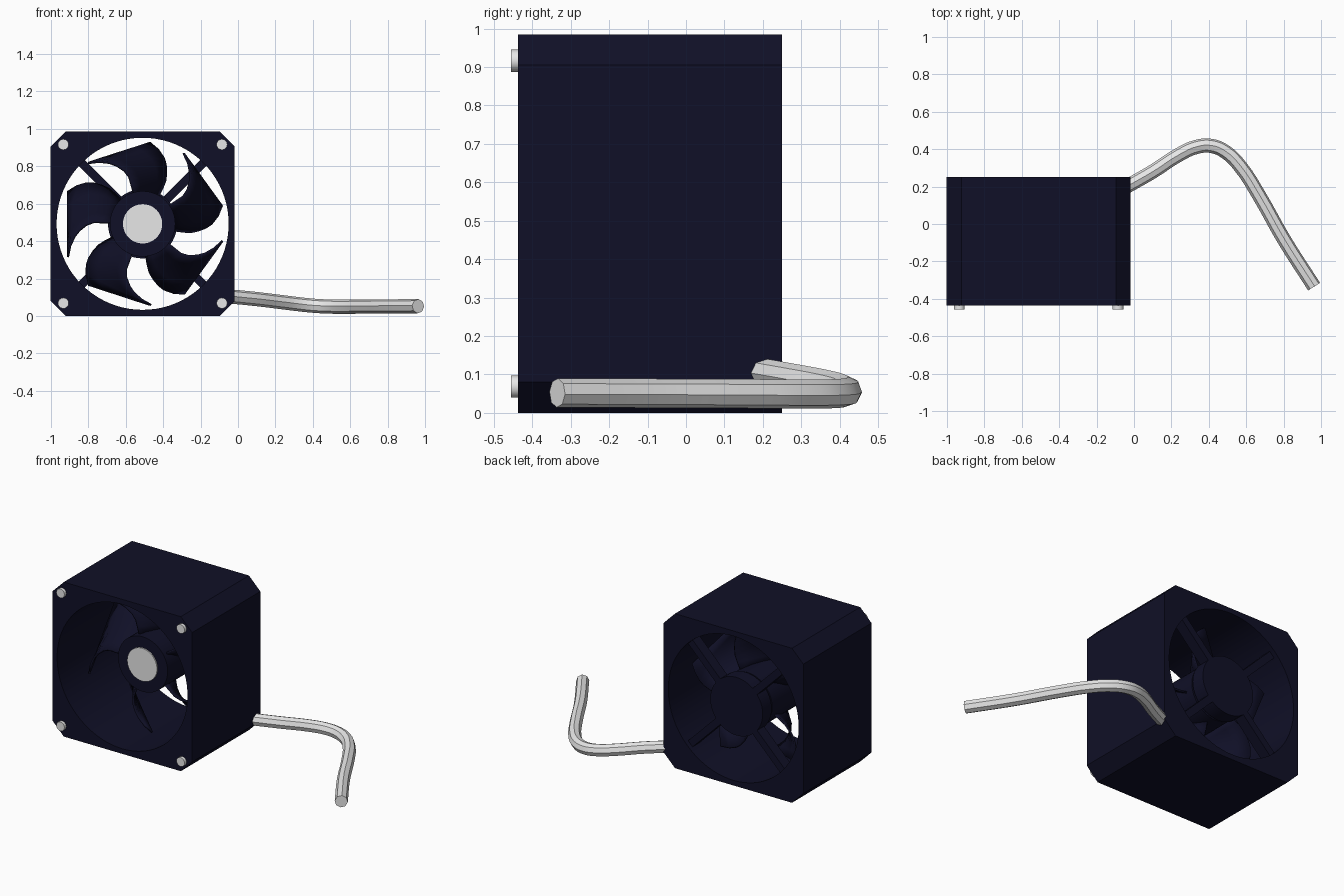
import bpy, bmesh
from math import pi, sin, cos, radians
from mathutils import Vector, Matrix

if "Cube" in bpy.data.objects:
    bpy.data.objects.remove(bpy.data.objects["Cube"])

CX, CZ = -0.51, 0.4925          # fan axis, running along y
FRONT, BACK = -0.437, 0.25


def material(name, rgb):
    mat = bpy.data.materials.new(name)
    mat.use_nodes = True
    mat.diffuse_color = (*rgb, 1)
    mat.node_tree.nodes["Principled BSDF"].inputs["Base Color"].default_value = (*rgb, 1)
    return mat


NAVY = material("dark navy plastic", (0.005, 0.005, 0.02))
GREY = material("light grey", (0.8, 0.8, 0.8))


def activate(obj):
    bpy.ops.object.select_all(action="DESELECT")
    obj.select_set(True)
    bpy.context.view_layer.objects.active = obj


def finish(obj, name, mat, smooth=True):
    obj.name = name
    obj.data.materials.clear()
    obj.data.materials.append(mat)
    activate(obj)
    if smooth:
        bpy.ops.object.shade_smooth_by_angle(angle=radians(35))
    return obj


def mesh_object(name, bm, mat, smooth=True):
    bmesh.ops.recalc_face_normals(bm, faces=bm.faces)
    mesh = bpy.data.meshes.new(name)
    bm.to_mesh(mesh)
    bm.free()
    obj = bpy.data.objects.new(name, mesh)
    bpy.context.collection.objects.link(obj)
    return finish(obj, name, mat, smooth)


def cylinder(name, x, z, radius, y0, y1, mat, sides=48):
    bpy.ops.mesh.primitive_cylinder_add(vertices=sides, radius=radius, depth=y1 - y0,
                                        location=(x, (y0 + y1) / 2, z), rotation=(pi / 2, 0, 0))
    return finish(bpy.context.object, name, mat)


# Housing: chamfered square block with a round bore
h, c = 0.4925, 0.08
corners = []
for sx, sz in ((1, 1), (-1, 1), (-1, -1), (1, -1)):
    pair = [(sx * h, sz * (h - c)), (sx * (h - c), sz * h)]
    corners += pair if sx == sz else pair[::-1]
bm = bmesh.new()
face = bm.faces.new([bm.verts.new((CX + x, FRONT, CZ + z)) for x, z in corners])
side = bmesh.ops.extrude_face_region(bm, geom=[face])["geom"]
bmesh.ops.translate(bm, vec=(0, BACK - FRONT, 0),
                    verts=[v for v in side if isinstance(v, bmesh.types.BMVert)])
housing = mesh_object("housing", bm, NAVY, smooth=False)
cutter = cylinder("bore_cutter", CX, CZ, 0.46, FRONT - 0.1, BACK + 0.1, NAVY, 80)
cutter.hide_render = True
cut = housing.modifiers.new("bore", "BOOLEAN")
cut.operation, cut.object, cut.solver = "DIFFERENCE", cutter, "EXACT"
activate(housing)
bpy.ops.object.modifier_apply(modifier="bore")
bpy.data.objects.remove(cutter)
finish(housing, "housing", NAVY)

# Rotor hub, motor base and grey label disc
cylinder("rotor_hub", CX, CZ, 0.175, -0.23, 0.11, NAVY)
cylinder("motor_base", CX, CZ, 0.185, 0.13, 0.22, NAVY)
cylinder("motor_shaft", CX, CZ, 0.08, 0.10, 0.14, NAVY, 24)
cylinder("hub_label", CX, CZ, 0.105, -0.238, -0.229, GREY)

# Fan blades: swept rows given as radius, back-edge angle, front-edge angle
ROWS = [(0.165, 132, 178), (0.22, 133, 178), (0.26, 134, 178), (0.30, 137, 181),
        (0.34, 140.5, 186), (0.37, 144, 190.5), (0.405, 150, 197), (0.437, 157, 204)]
STEPS = 4
for i in range(5):
    bm = bmesh.new()
    grid = []
    for r, a0, a1 in ROWS:
        a0, a1 = radians(a0 + 72 * i), radians(a1 + 72 * i)
        back = Vector((CX + r * cos(a0), 0.06, CZ + r * sin(a0)))
        front = Vector((CX + r * cos(a1), -0.20, CZ + r * sin(a1)))
        grid.append([bm.verts.new(back.lerp(front, k / STEPS)) for k in range(STEPS + 1)])
    for low, high in zip(grid, grid[1:]):
        for k in range(STEPS):
            bm.faces.new((low[k], low[k + 1], high[k + 1], high[k]))
    blade = mesh_object(f"fan_blade_{i + 1}", bm, NAVY)
    solid = blade.modifiers.new("thickness", "SOLIDIFY")
    solid.thickness, solid.offset = 0.012, 0

# Diagonal struts holding the motor
for i in range(4):
    angle = radians(45 + 90 * i)
    bm = bmesh.new()
    bmesh.ops.create_cube(bm, size=1)
    bmesh.ops.scale(bm, vec=(0.31, 0.07, 0.045), verts=bm.verts)
    bmesh.ops.translate(bm, vec=(0.315, 0, 0), verts=bm.verts)
    bmesh.ops.transform(bm, verts=bm.verts, matrix=Matrix.Translation((CX, 0.185, CZ))
                        @ Matrix.Rotation(-angle, 4, "Y"))
    mesh_object(f"motor_strut_{i + 1}", bm, NAVY, smooth=False)

# Corner screws
for sx in (-1, 1):
    for sz in (-1, 1):
        place = ("upper" if sz > 0 else "lower") + ("_left" if sx > 0 else "_right")
        cylinder(f"screw_{place}", CX + sx * 0.424, CZ + sz * 0.424, 0.029,
                 -0.456, FRONT + 0.01, GREY, 16)

# Power cable leaving the rear corner
PATH = [(-0.04, 0.2, 0.104), (0.1, 0.28, 0.09), (0.24, 0.37, 0.073), (0.33, 0.411, 0.062),
        (0.41, 0.418, 0.054), (0.49, 0.385, 0.05), (0.57, 0.305, 0.049),
        (0.67, 0.15, 0.05), (0.8, -0.08, 0.051), (0.963, -0.335, 0.052)]
curve = bpy.data.curves.new("power_cable", "CURVE")
curve.dimensions = "3D"
curve.bevel_depth, curve.bevel_resolution = 0.038, 2
curve.resolution_u = 4
curve.use_fill_caps = True
spline = curve.splines.new("BEZIER")
spline.bezier_points.add(len(PATH) - 1)
for point, co in zip(spline.bezier_points, PATH):
    point.co = co
    point.handle_left_type = point.handle_right_type = "AUTO"
cable = bpy.data.objects.new("power_cable", curve)
bpy.context.collection.objects.link(cable)
activate(cable)
bpy.ops.object.convert(target="MESH")
finish(bpy.context.object, "power_cable", GREY)
